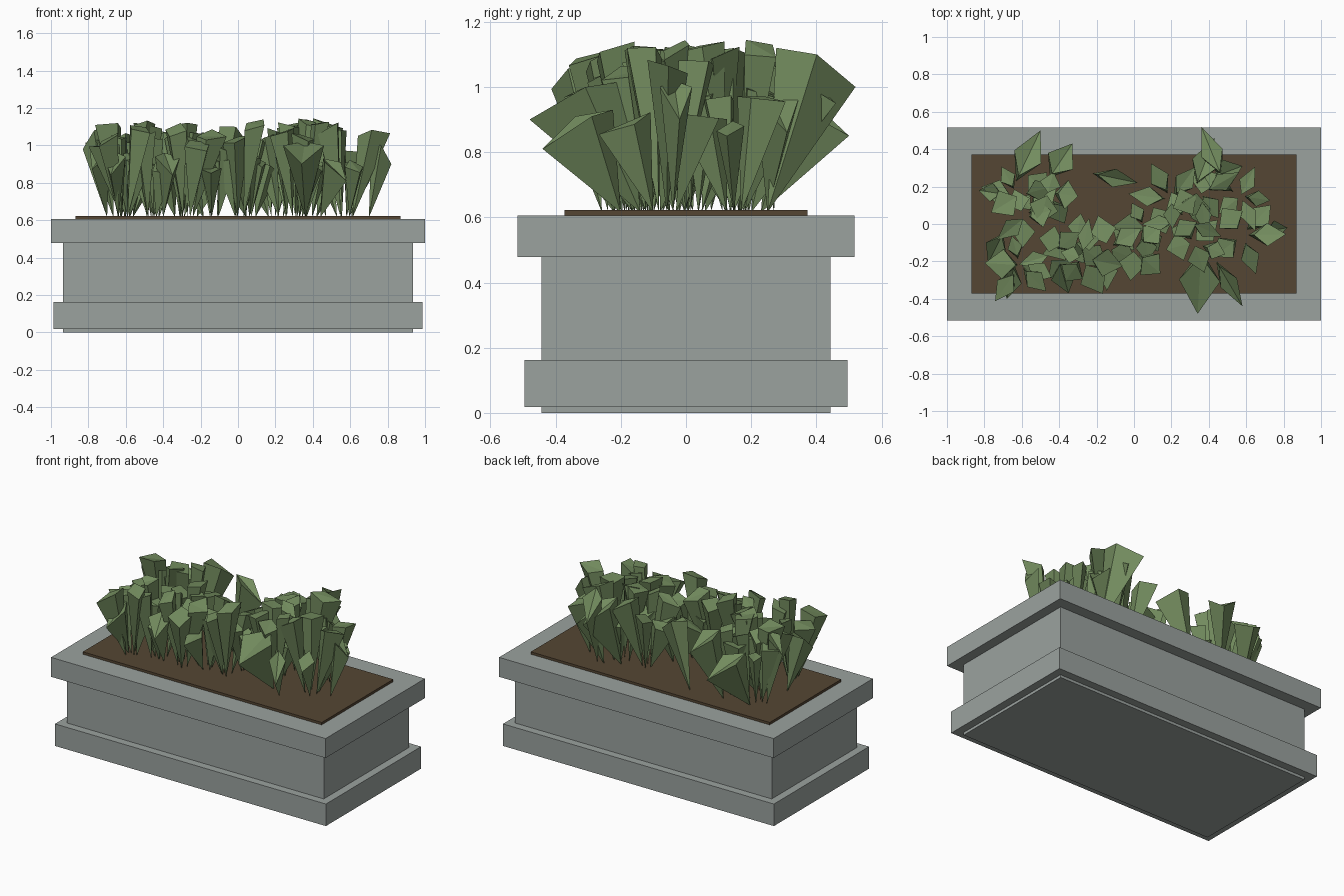
import bpy
import bmesh
import random
from math import cos, sin, pi
from mathutils import Vector

default_cube = bpy.data.objects.get("Cube")
if default_cube:
    bpy.data.objects.remove(default_cube, do_unlink=True)

random.seed(11)


def make_material(name, colour):
    material = bpy.data.materials.new(name)
    material.use_nodes = True
    material.diffuse_color = (*colour, 1)
    shader = material.node_tree.nodes["Principled BSDF"]
    shader.inputs["Base Color"].default_value = (*colour, 1)
    shader.inputs["Roughness"].default_value = 0.9
    return material


stone = make_material("grey stone", (0.327, 0.362, 0.345))
earth = make_material("brown soil", (0.091, 0.061, 0.033))
green = make_material("leaf green", (0.17, 0.26, 0.112))


def add_mesh(name, bm, material):
    mesh = bpy.data.meshes.new(name)
    bm.to_mesh(mesh)
    bm.free()
    mesh.materials.append(material)
    part = bpy.data.objects.new(name, mesh)
    bpy.context.collection.objects.link(part)
    return part


def add_box(name, half_x, half_y, bottom, top, material):
    bm = bmesh.new()
    bmesh.ops.create_cube(bm, size=2)
    for vert in bm.verts:
        height = top if vert.co.z > 0 else bottom
        vert.co = (vert.co.x * half_x, vert.co.y * half_y, height)
    return add_mesh(name, bm, material)


# Stone trough with its plinth and rim, and the soil slab
add_box("trough_body", 0.935, 0.443, 0, 0.5, stone)
add_box("base_moulding", 0.987, 0.495, 0.018, 0.163, stone)
add_box("top_rim", 1, 0.517, 0.478, 0.606, stone)
add_box("soil", 0.87, 0.372, 0.59, 0.622, earth)


def add_leaf(bm, root, tip, heel, half_width, rise, twist=0):
    """Leaf tapering down to its root, with a kite-shaped sloping top."""
    out = Vector((tip.x - heel.x, tip.y - heel.y, 0)).normalized()
    middle = heel.lerp(tip, 0.42)
    middle.z += rise
    side = Vector((-out.y, out.x, twist)) * half_width
    points = (root, heel, middle + side, tip, middle - side)
    base, back, left, end, right = [bm.verts.new(p) for p in points]
    for face in ((base, left, end), (base, end, right), (base, back, left),
                 (base, right, back), (left, back, end), (back, right, end)):
        bm.faces.new(face)


def grow_clump(bm, x, y, count):
    """Leaves fanned around one rooting spot."""
    start = random.uniform(0, 2 * pi)
    for i in range(count):
        angle = start + 2 * pi * i / count + random.uniform(-0.5, 0.5)
        out = Vector((cos(angle), sin(angle), 0))
        root = Vector((x, y, 0.615)) + out * random.uniform(0.01, 0.05)
        heel = root + out * random.uniform(-0.02, 0.03)
        heel.z += random.uniform(0.26, 0.53)
        tip = heel + out * random.uniform(0.1, 0.19)
        tip.z -= random.uniform(-0.02, 0.08)
        add_leaf(bm, root, tip, heel, random.uniform(0.04, 0.08),
                 random.uniform(-0.01, 0.01), random.uniform(-0.4, 0.4))


# Clumps across the bed
leaves = bmesh.new()
clumps = ((-0.62, 0.15), (-0.46, 0.17), (-0.59, 0.03), (-0.61, -0.22),
          (-0.46, -0.17), (-0.31, -0.1), (-0.28, -0.18), (-0.14, -0.13),
          (0.0, -0.14), (0.06, -0.02), (0.2, 0.13), (0.27, 0.02),
          (0.36, 0.16), (0.32, -0.1), (0.57, 0.15), (0.58, -0.06))
for x, y in clumps:
    grow_clump(leaves, x, y, 5)

# Large outer leaves: root x, y, then tip x, y, z, then half width
blades = ((-0.63, 0.23, -0.5, 0.5, 0.85, 0.08),
          (-0.45, 0.25, -0.33, 0.43, 0.96, 0.08),
          (0.47, 0.25, 0.36, 0.52, 1.0, 0.06),
          (0.33, 0.2, 0.43, 0.46, 0.95, 0.07),
          (0.42, 0.25, 0.58, 0.31, 0.86, 0.07),
          (-0.22, 0.27, 0.02, 0.22, 0.95, 0.05),
          (0.36, -0.14, 0.34, -0.48, 0.9, 0.11),
          (0.44, -0.2, 0.58, -0.44, 0.81, 0.05),
          (-0.64, -0.22, -0.68, -0.4, 0.84, 0.06),
          (0.7, -0.04, 0.82, -0.02, 0.9, 0.05),
          (-0.7, 0.16, -0.83, 0.18, 0.98, 0.05),
          (-0.7, -0.05, -0.78, -0.21, 0.87, 0.06),
          (-0.4, -0.2, -0.35, -0.37, 0.84, 0.07))
for x, y, tip_x, tip_y, tip_z, width in blades:
    root = Vector((x, y, 0.615))
    tip = Vector((tip_x, tip_y, tip_z))
    heel = root.lerp(tip, 0.1)
    heel.z = tip_z + 0.12
    add_leaf(leaves, root, tip, heel, width, 0.03)

bmesh.ops.recalc_face_normals(leaves, faces=leaves.faces)
add_mesh("leafy_plants", leaves, green)
